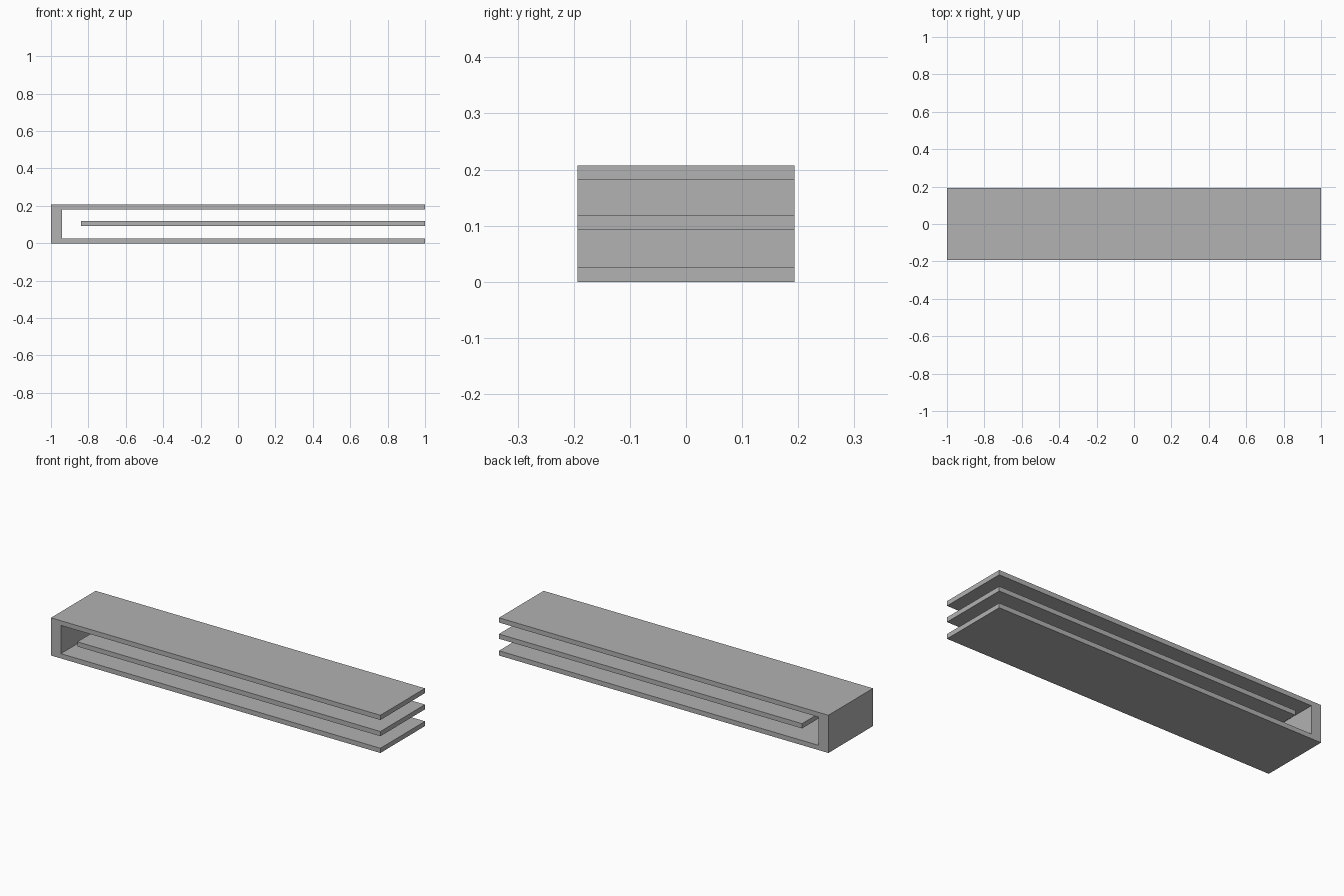
import bpy
import bmesh

cube = bpy.data.objects.get("Cube")
if cube:
    bpy.data.objects.remove(cube, do_unlink=True)

DEPTH = 0.387
HEIGHT = 0.207
BOARD = 0.026
LEFT, RIGHT = -1.0, 1.0
INNER = -0.94

grey = bpy.data.materials.new("plain grey")
grey.use_nodes = True
colour = (0.445, 0.445, 0.445, 1)
grey.diffuse_color = colour
grey.node_tree.nodes["Principled BSDF"].inputs["Base Color"].default_value = colour


def extrude_profile(name, points):
    """Extrude an x-z outline through the full depth."""
    bm = bmesh.new()
    face = bm.faces.new([bm.verts.new((x, -DEPTH / 2, z)) for x, z in points])
    result = bmesh.ops.extrude_face_region(bm, geom=[face])
    moved = [g for g in result["geom"] if isinstance(g, bmesh.types.BMVert)]
    bmesh.ops.translate(bm, verts=moved, vec=(0, DEPTH, 0))
    bmesh.ops.recalc_face_normals(bm, faces=bm.faces)
    mesh = bpy.data.meshes.new(name)
    bm.to_mesh(mesh)
    bm.free()
    mesh.materials.append(grey)
    obj = bpy.data.objects.new(name, mesh)
    bpy.context.collection.objects.link(obj)
    return obj


# C-shaped shell: bottom board, end wall and top board in one piece
extrude_profile("shelf_shell", [
    (LEFT, 0), (RIGHT, 0), (RIGHT, BOARD), (INNER, BOARD),
    (INNER, HEIGHT - BOARD), (RIGHT, HEIGHT - BOARD),
    (RIGHT, HEIGHT), (LEFT, HEIGHT),
])

# Middle board, stopping short of the end wall
extrude_profile("middle_board", [
    (-0.84, 0.092), (RIGHT, 0.092), (RIGHT, 0.118), (-0.84, 0.118),
])
